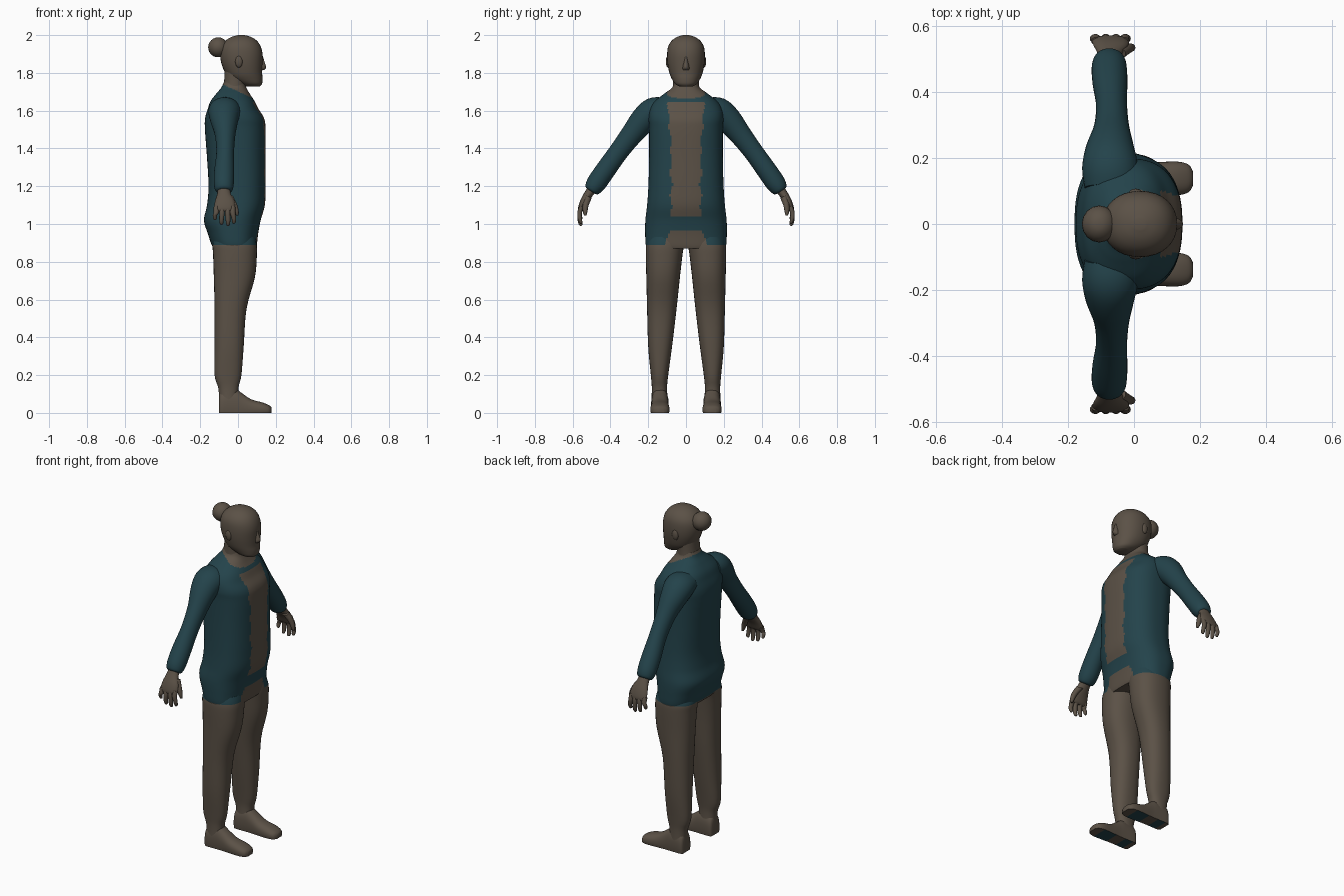
import bpy, bmesh, math
from mathutils import Vector

if "Cube" in bpy.data.objects:
    bpy.data.objects.remove(bpy.data.objects["Cube"])


def material(name, rgb):
    m = bpy.data.materials.new(name)
    m.diffuse_color = (*rgb, 1)
    m.use_nodes = True
    m.node_tree.nodes["Principled BSDF"].inputs["Base Color"].default_value = m.diffuse_color
    return m


BROWN = material("warm brown", (0.105, 0.083, 0.062))
TEAL = material("dark teal", (0.017, 0.056, 0.070))


def smooth_rows(rows, sub):
    """Catmull-Rom interpolation between the given rows of numbers."""
    out = []
    for i in range(len(rows) - 1):
        p0, p1 = rows[max(i - 1, 0)], rows[i]
        p2, p3 = rows[i + 1], rows[min(i + 2, len(rows) - 1)]
        for k in range(sub):
            t = k / sub
            out.append([0.5 * (2 * b + (c - a) * t + (2 * a - 5 * b + 4 * c - d) * t * t
                               + (3 * b - a - 3 * c + d) * t ** 3)
                        for a, b, c, d in zip(p0, p1, p2, p3)])
    out.append(list(rows[-1]))
    return out


def skin(name, rings, rule, floor=False):
    """Skin rings of (centre, u, v, exponent); rule(centre, normal) is True for teal."""
    bm = bmesh.new()
    sides = SIDES
    loops = []
    for c, u, v, e in rings:
        ring = []
        for i in range(sides):
            a = 2 * math.pi * i / sides
            ca, sa = math.cos(a), math.sin(a)
            p = c + u * math.copysign(abs(ca) ** (2 / e), ca) + v * math.copysign(abs(sa) ** (2 / e), sa)
            if floor:
                p.z = max(p.z, 0)
            ring.append(bm.verts.new(p))
        loops.append(ring)
    for A, B in zip(loops, loops[1:]):
        for i in range(sides):
            j = (i + 1) % sides
            bm.faces.new((A[i], A[j], B[j], B[i]))
    bm.faces.new(loops[0])
    bm.faces.new(loops[-1])
    bmesh.ops.recalc_face_normals(bm, faces=bm.faces)
    bm.normal_update()
    for f in bm.faces:
        f.smooth = True
        f.material_index = int(rule(f.calc_center_median(), f.normal))
    me = bpy.data.meshes.new(name)
    bm.to_mesh(me)
    bm.free()
    me.materials.append(BROWN)
    me.materials.append(TEAL)
    ob = bpy.data.objects.new(name, me)
    bpy.context.collection.objects.link(ob)
    bpy.context.view_layer.objects.active = ob
    ob.select_set(True)
    bpy.ops.object.shade_smooth_by_angle(angle=math.radians(50))
    ob.select_set(False)
    return ob


def upright(name, rows, rule, sub=4, e=2.2):
    """Rows of (z, back x, front x, y min, y max)."""
    rings = [(Vector(((a + b) / 2, (c + d) / 2, z)), Vector(((b - a) / 2, 0, 0)),
              Vector((0, (d - c) / 2, 0)), e) for z, a, b, c, d in smooth_rows(rows, sub)]
    return skin(name, rings, rule)


def tube(name, rows, rule, sub=4, side=1):
    """Rows of (x, y, z, radius in x, radius across)."""
    rows = smooth_rows(rows, sub)
    rings = []
    for i, (x, y, z, rx, rn) in enumerate(rows):
        p, q = rows[max(i - 1, 0)], rows[min(i + 1, len(rows) - 1)]
        n = Vector((0, -(q[2] - p[2]), q[1] - p[1])).normalized() * rn
        rings.append((Vector((x, y * side, z)), Vector((rx, 0, 0)), Vector((0, n.y * side, n.z)), 2.0))
    return skin(name, rings, rule)


def ball(name, c, r):
    rings = []
    for k in range(1, 12):
        a = math.pi * k / 12
        s = math.sin(a)
        rings.append((Vector((c[0], c[1], c[2] - r[2] * math.cos(a))),
                      Vector((r[0] * s, 0, 0)), Vector((0, r[1] * s, 0)), 2.0))
    return skin(name, rings, skin_only)


def skin_only(c, n):
    return False


def cloth_only(c, n):
    return True


def coat(c, n):
    """Teal coat with an open scalloped front, neckline and arched hem."""
    if c.z > 1.702 - 0.46 * c.x:
        return False
    arch = 0.89 + 0.075 * min(1, max(0, (0.12 - abs(c.y)) / 0.04))
    if c.z < (arch if c.x > 0 else 0.89):
        return False
    half = 0.072 + 0.012 * abs(math.sin(c.z * 26)) + 0.08 * max(0, min(0.2, c.z - 1.42))
    return not (c.x > 0.03 and 1.04 < c.z < 1.645 and abs(c.y) < half)


# torso with painted coat
SIDES = 120
body = [(0.87, -.125, .095, .200), (0.89, -.140, .100, .213), (0.95, -.160, .107, .216),
        (1.02, -.180, .120, .215), (1.10, -.164, .142, .206), (1.20, -.156, .146, .199),
        (1.35, -.164, .146, .195), (1.50, -.175, .146, .195), (1.56, -.174, .138, .198),
        (1.61, -.160, .108, .190), (1.65, -.145, .088, .165), (1.69, -.115, .062, .115),
        (1.72, -.090, .045, .075), (1.75, -.075, .038, .062)]
upright("torso", [(z, a, b, -w, w) for z, a, b, w in body], coat, sub=8, e=2.5)

# neck and head
SIDES = 32
upright("neck", [(1.68, -.09, .05, -.075, .075), (1.74, -.075, .04, -.068, .068),
                 (1.83, -.07, .05, -.07, .07)], coat)
head = [(1.728, .045, .115, .035), (1.742, .01, .127, .058), (1.77, -.045, .130, .076),
        (1.80, -.068, .128, .088), (1.85, -.088, .130, .098), (1.90, -.095, .130, .100),
        (1.94, -.088, .120, .094), (1.97, -.066, .100, .076), (1.99, -.035, .070, .048),
        (2.00, .000, .035, .016)]
upright("head", [(z, a, b, -w, w) for z, a, b, w in head], skin_only, e=2.15)
SIDES = 16
upright("nose", [(1.815, .10, .138, -.018, .018), (1.83, .10, .149, -.018, .018),
                 (1.86, .10, .140, -.012, .012), (1.89, .10, .131, -.008, .008)], skin_only, e=1.8)
ball("hair_bun", (-.105, 0, 1.935), (.053, .056, .053))

for s, tag in ((1, "left"), (-1, "right")):
    ball("ear_" + tag, (0.005, .094 * s, 1.86), (.02, .013, .032))

    # leg
    SIDES = 32
    leg = [(0.93, -.125, .092, .005, .200), (0.89, -.135, .099, .010, .211),
           (0.84, -.132, .100, .018, .213), (0.72, -.128, .090, .032, .210),
           (0.55, -.124, .045, .050, .206), (0.35, -.124, .030, .074, .200),
           (0.20, -.124, .018, .094, .186), (0.13, -.104, .002, .100, .181),
           (0.04, -.099, .000, .095, .184)]
    upright("leg_" + tag, [(z, a, b, *sorted((s * c, s * d))) for z, a, b, c, d in leg],
            coat, e=2.3)

    # foot with teal patch on the sole
    def sole(c, n):
        return n.z < -0.8 and (-0.07 < c.x < -0.02 or 0.05 < c.x < 0.13)
    foot = smooth_rows([(-.100, .036, .09), (-.085, .046, .12), (-.02, .046, .13),
                        (.02, .046, .105), (.07, .049, .072), (.13, .051, .055),
                        (.165, .042, .040), (.178, .022, .028)], 4)
    skin("foot_" + tag, [(Vector((x, .138 * s, h * .3)), Vector((0, w, 0)),
                          Vector((0, 0, h * .7)), 2.4) for x, w, h in foot], sole, floor=True)

    # sleeve
    tube("sleeve_" + tag,
         [(-.07, .11, 1.610, .080, .060), (-.072, .17, 1.595, .085, .075),
          (-.073, .225, 1.550, .074, .070), (-.068, .29, 1.470, .054, .058),
          (-.068, .36, 1.378, .047, .052), (-.073, .43, 1.280, .053, .053),
          (-.075, .475, 1.215, .053, .052), (-.075, .497, 1.183, .046, .042),
          (-.075, .503, 1.174, .034, .030)], cloth_only, side=s)

    # hand, fingers and thumb
    SIDES = 16
    tube("hand_" + tag,
         [(-.075, .485, 1.200, .032, .026), (-.074, .515, 1.160, .036, .023),
          (-.070, .540, 1.120, .052, .020), (-.072, .556, 1.080, .055, .016),
          (-.072, .558, 1.066, .045, .009)], skin_only, side=s)
    for i, (x, tip) in enumerate(((-.115, 1.022), (-.085, .997), (-.055, .990), (-.028, 1.003))):
        x2 = x + (x + .07) * .15
        tube(f"finger_{i + 1}_{tag}",
             [(x, .553, 1.090, .014, .013), (x, .563, 1.060, .014, .012),
              (x2, .562, tip + .025, .012, .011), (x2, .556, tip + .005, .009, .008),
              (x2, .554, tip, .004, .004)], skin_only, side=s)
    tube("thumb_" + tag,
         [(-.045, .515, 1.145, .020, .018), (-.022, .530, 1.105, .017, .016),
          (-.008, .534, 1.065, .012, .012), (-.004, .532, 1.045, .006, .006)], skin_only, side=s)
